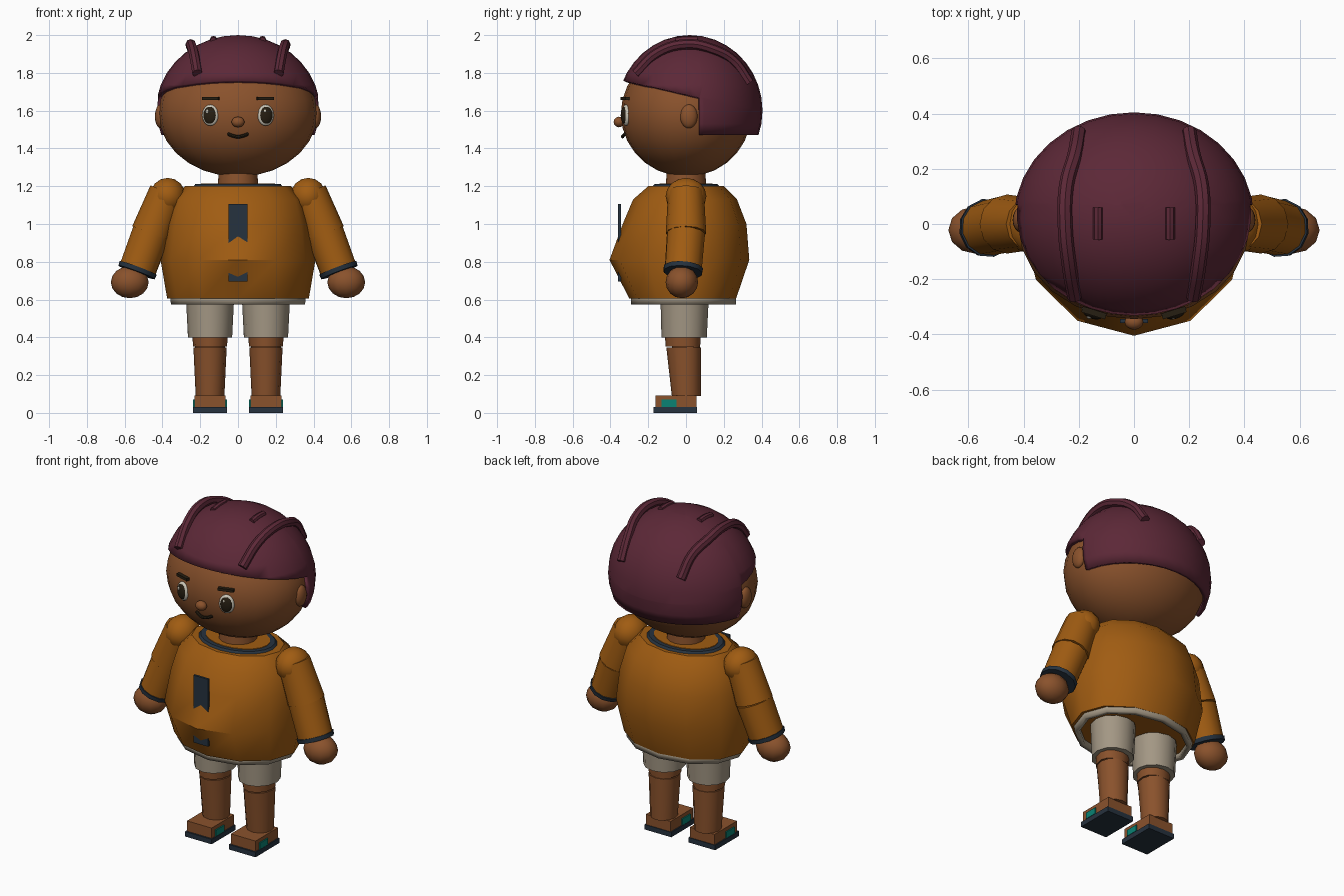
import bpy, bmesh, math
from mathutils import Vector

if "Cube" in bpy.data.objects:
    bpy.data.objects.remove(bpy.data.objects["Cube"])


def material(name, *rgb):
    lin = [((c / 255 + 0.055) / 1.055) ** 2.4 if c > 10 else c / 255 / 12.92 for c in rgb]
    m = bpy.data.materials.new(name)
    m.use_nodes = True
    m.diffuse_color = (*lin, 1)
    m.node_tree.nodes["Principled BSDF"].inputs["Base Color"].default_value = (*lin, 1)
    return m


SKIN = material("brown skin", 138, 82, 44)
HAIR = material("plum hair", 92, 40, 55)
KNIT = material("orange knit", 160, 92, 18)
CREAM = material("cream cloth", 163, 151, 132)
NAVY = material("dark navy", 38, 50, 62)
TEAL = material("teal", 10, 130, 115)
WHITE = material("eye white", 205, 200, 185)
DARK = material("dark brown", 38, 30, 18)


def finish(obj, name, mat, smooth=True):
    obj.name = name
    obj.data.materials.append(mat)
    if smooth:
        bpy.ops.object.select_all(action='DESELECT')
        obj.select_set(True)
        bpy.context.view_layer.objects.active = obj
        bpy.ops.object.shade_smooth_by_angle(angle=math.radians(40))
    return obj


def from_bmesh(bm, name, mat, smooth=True):
    mesh = bpy.data.meshes.new(name)
    bm.to_mesh(mesh)
    bm.free()
    obj = bpy.data.objects.new(name, mesh)
    bpy.context.collection.objects.link(obj)
    return finish(obj, name, mat, smooth)


def ball(name, mat, loc, radii, turn=0, segs=16, rings=10):
    bpy.ops.mesh.primitive_uv_sphere_add(segments=segs, ring_count=rings, radius=1, location=loc)
    obj = bpy.context.object
    obj.scale = radii
    obj.rotation_euler.z = turn
    return finish(obj, name, mat)


def box(name, mat, loc, size, turn=0):
    bpy.ops.mesh.primitive_cube_add(size=1, location=loc)
    obj = bpy.context.object
    obj.scale = size
    obj.rotation_euler.z = turn
    return finish(obj, name, mat, False)


def limb(name, mat, start, end, r1, r2, sides=12):
    start, end = Vector(start), Vector(end)
    axis = end - start
    bpy.ops.mesh.primitive_cone_add(vertices=sides, radius1=r1, radius2=r2,
                                    depth=axis.length, location=(start + end) / 2)
    obj = bpy.context.object
    obj.rotation_euler = axis.to_track_quat('Z', 'Y').to_euler()
    return finish(obj, name, mat)


def loft(name, mat, rings, cx=0, sides=12, caps=True):
    """Stack of oval rings: height, half width, front y, back y."""
    bm = bmesh.new()
    loops = []
    for z, rx, front, back in rings:
        loop = []
        for i in range(sides):
            a = math.tau * i / sides
            c = math.cos(a)
            loop.append(bm.verts.new((cx + rx * math.sin(a), front * c if c > 0 else -back * c, z)))
        loops.append(loop)
    for lo, hi in zip(loops, loops[1:]):
        for i in range(sides):
            j = (i + 1) % sides
            bm.faces.new((lo[i], lo[j], hi[j], hi[i]))
    if caps:
        bm.faces.new(loops[0])
        bm.faces.new(loops[-1])
    bmesh.ops.recalc_face_normals(bm, faces=bm.faces)
    return from_bmesh(bm, name, mat)


def cord(name, mat, points, radius):
    curve = bpy.data.curves.new(name, 'CURVE')
    curve.dimensions = '3D'
    curve.bevel_depth = radius
    curve.bevel_resolution = 2
    curve.resolution_u = 5
    curve.use_fill_caps = True
    spline = curve.splines.new('BEZIER')
    spline.bezier_points.add(len(points) - 1)
    for bp, p in zip(spline.bezier_points, points):
        bp.co = p
        bp.handle_left_type = bp.handle_right_type = 'AUTO'
    obj = bpy.data.objects.new(name, curve)
    bpy.context.collection.objects.link(obj)
    bpy.ops.object.select_all(action='DESELECT')
    obj.select_set(True)
    bpy.context.view_layer.objects.active = obj
    bpy.ops.object.convert(target='MESH')
    return finish(bpy.context.object, name, mat)


# Head, neck and nose
ball("head", SKIN, (0, 0, 1.585), (0.42, 0.345, 0.335), segs=24, rings=14)
limb("neck", SKIN, (0, 0, 1.17), (0, 0, 1.3), 0.11, 0.1, 16)
ball("nose", SKIN, (0, -0.355, 1.54), (0.034, 0.028, 0.028))
cord("mouth", DARK, [(-0.053, -0.322, 1.477), (-0.025, -0.333, 1.466), (0, -0.336, 1.462),
                     (0.025, -0.333, 1.466), (0.053, -0.322, 1.477)], 0.009)

# Hair shell, trimmed to a sloping fringe and a straight nape
HAIR_C, HAIR_R = Vector((0, 0.02, 1.6)), Vector((0.435, 0.385, 0.4))
bm = bmesh.new()
bmesh.ops.create_uvsphere(bm, u_segments=32, v_segments=18, radius=1)
for v in bm.verts:
    v.co = v.co * HAIR_R + HAIR_C
for point, normal in (((0, 0.07, 0), (0, 1, 0)), ((0, 0, 1.47), (0, 0, 1)),
                      ((0, 0.07, 1.67), (0, 0.22, 1))):
    bmesh.ops.bisect_plane(bm, geom=bm.verts[:] + bm.edges[:] + bm.faces[:],
                           plane_co=point, plane_no=normal)
bare = []
for f in bm.faces:
    c = f.calc_center_median()
    limit = 1.47 if c.y > 0.07 else 1.67 + 0.22 * (0.07 - c.y)
    if c.z < limit:
        bare.append(f)
bmesh.ops.delete(bm, geom=bare, context='FACES')
hair = from_bmesh(bm, "hair", HAIR)
shell = hair.modifiers.new("thickness", 'SOLIDIFY')
shell.thickness = 0.025
shell.offset = -1


def hair_point(x, y, lift):
    q = 1 - (x / HAIR_R.x) ** 2 - ((y - HAIR_C.y) / HAIR_R.y) ** 2
    return (x, y, HAIR_C.z + HAIR_R.z * math.sqrt(max(q, 0)) + lift)


# Torso: knitted top, collar, waistband and front plate
loft("knit_top", KNIT, [(0.605, 0.375, -0.30, 0.265), (0.81, 0.41, -0.405, 0.335),
                        (1.0, 0.385, -0.335, 0.32), (1.13, 0.35, -0.28, 0.27),
                        (1.2, 0.28, -0.2, 0.2)])
loft("collar", NAVY, [(1.195, 0.24, -0.18, 0.18), (1.212, 0.225, -0.165, 0.165)], sides=20)
loft("collar_inside", KNIT, [(1.2, 0.2, -0.145, 0.145), (1.215, 0.195, -0.14, 0.14)], sides=20)
band = loft("waistband", CREAM, [(0.575, 0.355, -0.29, 0.265), (0.62, 0.36, -0.29, 0.265)], caps=False)
rim = band.modifiers.new("thickness", 'SOLIDIFY')
rim.thickness = 0.03
rim.offset = -1
box("front_plate", NAVY, (0, -0.352, 0.9), (0.1, 0.014, 0.41))

for s, side in ((1, "left_"), (-1, "right_")):
    # Eye, brow and ear
    turn = s * 0.3
    out = Vector((math.sin(turn), -math.cos(turn), 0))
    eye = Vector((s * 0.147, -0.318, 1.576))
    ball(side + "eye_white", WHITE, eye, (0.045, 0.02, 0.056), turn)
    ball(side + "pupil", DARK, eye + out * 0.009, (0.036, 0.017, 0.046), turn)
    ball(side + "eye_glint", WHITE, eye + out * 0.022 + Vector((-0.01, 0, 0.02)),
         (0.009, 0.005, 0.011), turn, 8, 6)
    box(side + "brow", DARK, (s * 0.145, -0.322, 1.664), (0.09, 0.022, 0.016), turn)
    ball(side + "ear", SKIN, (s * 0.41, 0.015, 1.57), (0.03, 0.046, 0.063))

    # Raised braids over the crown
    path = [(0.215, -0.265, 0.015), (0.235, -0.15, 0.02), (0.25, 0, 0.025),
            (0.245, 0.14, 0.02), (0.215, 0.25, 0.012), (0.2, 0.335, 0.01)]
    cord(side + "braid", HAIR, [hair_point(s * x, y, lift) for x, y, lift in path], 0.027)
    cord(side + "crown_ridge", HAIR, [hair_point(s * 0.13, y, -0.003) for y in (-0.055, 0, 0.06)], 0.018)

    # Arm: shoulder, two-part sleeve, cuff and hand
    elbow, wrist = Vector((s * 0.46, 0, 0.95)), Vector((s * 0.533, -0.015, 0.755))
    ball(side + "shoulder", KNIT, (s * 0.372, 0, 1.147), (0.095, 0.108, 0.097), 0, 12, 8)
    limb(side + "upper_sleeve", KNIT, (s * 0.375, 0, 1.17), elbow, 0.095, 0.107)
    limb(side + "lower_sleeve", KNIT, elbow, wrist, 0.103, 0.1)
    down = (wrist - elbow).normalized()
    limb(side + "cuff", NAVY, wrist - down * 0.012, wrist + down * 0.012, 0.107, 0.104)
    ball(side + "hand", SKIN, (s * 0.573, -0.022, 0.692), (0.1, 0.086, 0.085), 0, 12, 8)

    # Leg: shorts, thigh, shin
    cx = s * 0.148
    loft(side + "shorts_leg", CREAM, [(0.4, 0.117, -0.13, 0.11), (0.6, 0.127, -0.135, 0.12)], cx)
    loft(side + "thigh", SKIN, [(0.352, 0.09, -0.108, 0.075), (0.42, 0.094, -0.112, 0.078)], cx)
    loft(side + "shin", SKIN, [(0.09, 0.076, -0.075, 0.08), (0.345, 0.088, -0.104, 0.08)], cx)
    loft(side + "knee", SKIN, [(0.34, 0.08, -0.075, 0.075), (0.36, 0.08, -0.075, 0.075)], cx)

    # Shoe: sole, upper and side patches
    box(side + "sole", NAVY, (cx, -0.056, 0.015), (0.18, 0.23, 0.03))
    box(side + "shoe_upper", SKIN, (cx, -0.053, 0.06), (0.166, 0.216, 0.066))
    for t in (-1, 1):
        box(side + "shoe_patch", TEAL, (cx + t * 0.086, -0.09, 0.051), (0.009, 0.08, 0.038))
